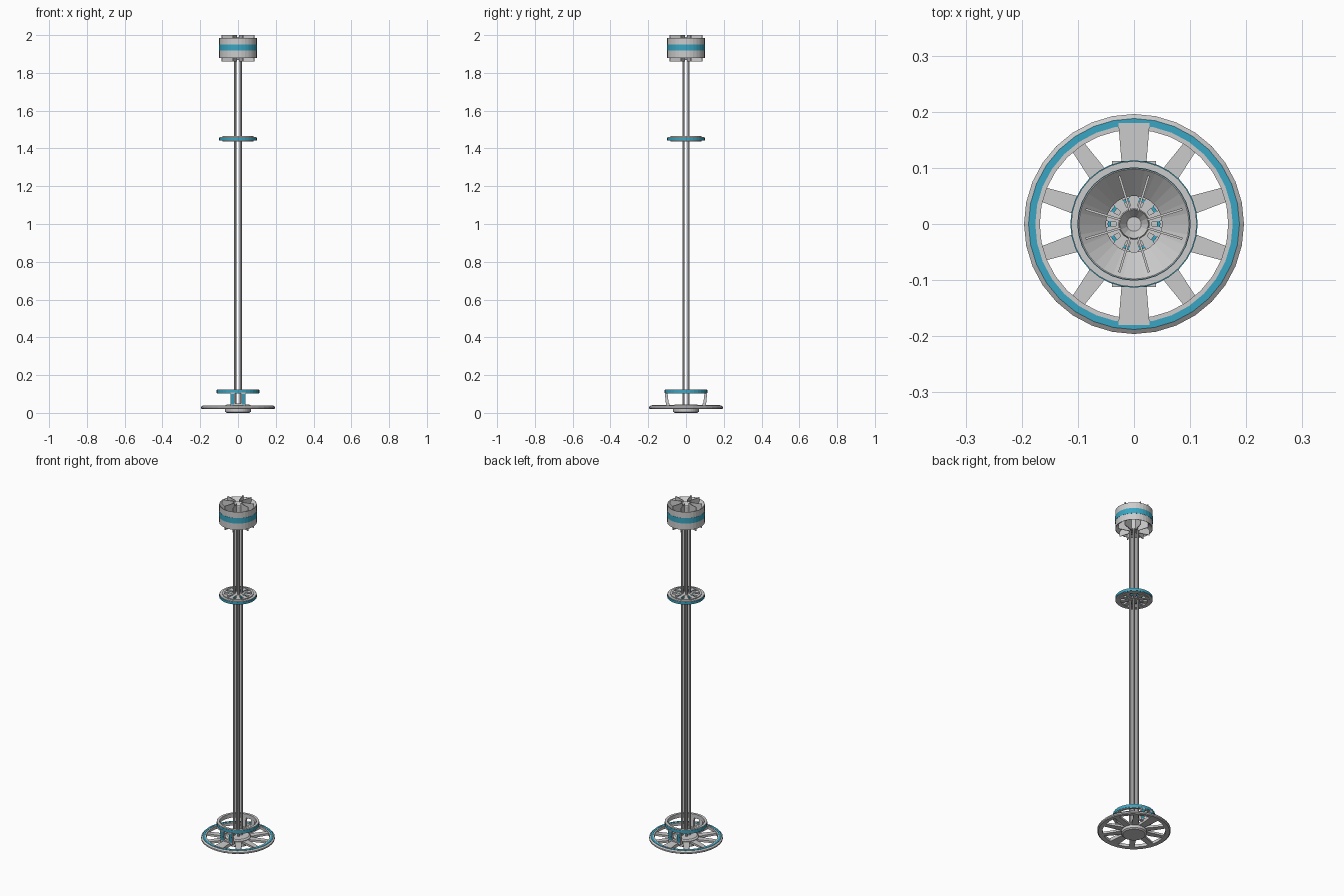
import bpy, bmesh, math
from mathutils import Matrix, Vector

if "Cube" in bpy.data.objects:
    bpy.data.objects.remove(bpy.data.objects["Cube"])

teal = bpy.data.materials.new("teal")
teal.diffuse_color = (0.04, 0.38, 0.54, 1)
teal.use_nodes = True
teal.node_tree.nodes["Principled BSDF"].inputs["Base Color"].default_value = teal.diffuse_color


def finish(name, bm, mat=None):
    bmesh.ops.remove_doubles(bm, verts=bm.verts, dist=1e-6)
    bmesh.ops.recalc_face_normals(bm, faces=bm.faces)
    me = bpy.data.meshes.new(name)
    bm.to_mesh(me)
    bm.free()
    ob = bpy.data.objects.new(name, me)
    bpy.context.collection.objects.link(ob)
    if mat:
        me.materials.append(mat)
    return ob


def lathe(name, profile, mat=None, n=32):
    """Revolve a closed (radius, z) outline about the z axis."""
    bm = bmesh.new()
    rings = [[bm.verts.new((r * math.cos(2 * math.pi * i / n),
                            r * math.sin(2 * math.pi * i / n), z))
              for i in range(n)] for r, z in profile]
    for a, b, pa, pb in zip(rings, rings[1:] + rings[:1], profile, profile[1:] + profile[:1]):
        if pa[0] == 0 and pb[0] == 0:
            continue
        for i in range(n):
            j = (i + 1) % n
            if pa[0] == 0:
                bm.faces.new((a[i], b[j], b[i]))
            elif pb[0] == 0:
                bm.faces.new((a[i], a[j], b[i]))
            else:
                bm.faces.new((a[i], a[j], b[j], b[i]))
    return finish(name, bm, mat)


def band(name, r0, r1, z0, z1, mat=None, n=32):
    return lathe(name, [(r0, z0), (r1, z0), (r1, z1), (r0, z1)], mat, n)


def spokes(name, angles, r0, r1, w0, w1, z0, z1, mat=None):
    """Tapered radial bars, width w0 at r0 and w1 at r1."""
    bm = bmesh.new()
    for deg in angles:
        rot = Matrix.Rotation(math.radians(deg), 4, 'Z')
        pts = [(r0, -w0 / 2), (r1, -w1 / 2), (r1, w1 / 2), (r0, w0 / 2)]
        lo = [bm.verts.new(rot @ Vector((x, y, z0))) for x, y in pts]
        hi = [bm.verts.new(rot @ Vector((x, y, z1))) for x, y in pts]
        bm.faces.new(lo[::-1])
        bm.faces.new(hi)
        for i in range(4):
            j = (i + 1) % 4
            bm.faces.new((lo[i], lo[j], hi[j], hi[i]))
    return finish(name, bm, mat)


def box(name, lo, hi, lean=0.0, mat=None):
    """Box whose top is shifted by lean in y."""
    bm = bmesh.new()
    bmesh.ops.create_cube(bm, size=1)
    for v in bm.verts:
        t = v.co + Vector((.5, .5, .5))
        v.co = [l + (h - l) * k for l, h, k in zip(lo, hi, t)]
        v.co.y += lean * t.z
    return finish(name, bm, mat)


# Base wheel: foot, hub, rim with inlaid band, spokes
lathe("base_hub", [(0, 0), (0.06, 0), (0.068, 0.006), (0.068, 0.038),
                   (0.06, 0.045), (0, 0.045)])
lathe("base_rim", [(0.168, 0.022), (0.19, 0.02), (0.196, 0.024), (0.196, 0.032),
                   (0.188, 0.038), (0.168, 0.038)])
band("base_rim_band", 0.176, 0.188, 0.034, 0.0395, teal)
spokes("base_spokes", [18, 54, 126, 162, 198, 234, 306, 342],
       0.06, 0.172, 0.038, 0.026, 0.022, 0.034)
spokes("base_wide_spokes", [90, 270], 0.06, 0.18, 0.036, 0.056, 0.022, 0.042)

# Raised ring with teal outer and inner faces
band("raised_ring", 0.098, 0.112, 0.102, 0.125)
band("raised_ring_band", 0.108, 0.1135, 0.106, 0.121, teal)

# Paired brackets carrying the raised ring, front and back
for s, side in ((-1, "front"), (1, "back")):
    for x in (-0.028, 0.028):
        y = s * 0.097
        box(side + "_bracket_post", (x - 0.011, y - 0.007, 0.035),
            (x + 0.011, y + 0.007, 0.108), s * 0.008)
        y += s * 0.007
        box(side + "_bracket_face", (x - 0.008, y - 0.002, 0.045),
            (x + 0.008, y + 0.002, 0.1), s * 0.006, teal)
    box(side + "_bracket_foot", (-0.038, s * 0.097 - 0.009, 0.034),
        (0.038, s * 0.097 + 0.009, 0.05))

# Four parallel rods forming the shaft
for sx in (-1, 1):
    for sy in (-1, 1):
        ob = band("shaft_rod", 0, 0.006, 0.04, 1.89, n=10)
        ob.location = (sx * 0.014, sy * 0.014, 0)
        bpy.context.view_layer.objects.active = ob
        ob.select_set(True)
        bpy.ops.object.shade_smooth_by_angle()
        ob.select_set(False)

# Middle spoked disc
band("middle_disc_rim", 0.08, 0.098, 1.441, 1.46)
band("middle_disc_band", 0.09, 0.1, 1.443, 1.456, teal)
band("middle_disc_lip", 0.072, 0.083, 1.438, 1.465)
band("middle_disc_hub", 0, 0.032, 1.438, 1.463, n=16)
band("middle_disc_inner_band", 0.041, 0.047, 1.444, 1.462, teal)
spokes("middle_disc_spokes", [18 + 36 * i for i in range(10)],
       0.025, 0.082, 0.012, 0.028, 1.441, 1.463)

# Top drum: hollow, funnelled from both ends to an open throat
lathe("drum_shell", [(0.1, 1.88), (0.1, 1.985), (0.098, 1.985), (0.05, 1.94),
                     (0.05, 1.925), (0.098, 1.88)])
band("drum_band", 0.095, 0.101, 1.918, 1.95, teal)
lathe("drum_hub", [(0, 1.868), (0.026, 1.868), (0.028, 1.875), (0.028, 1.985),
                   (0.026, 1.99), (0.013, 1.972), (0, 1.972)], n=16)
spokes("drum_fins", [b + s for b in (0, 90, 180, 270) for s in (-17, 17)],
       0.024, 0.09, 0.004, 0.004, 1.86, 2.0)
